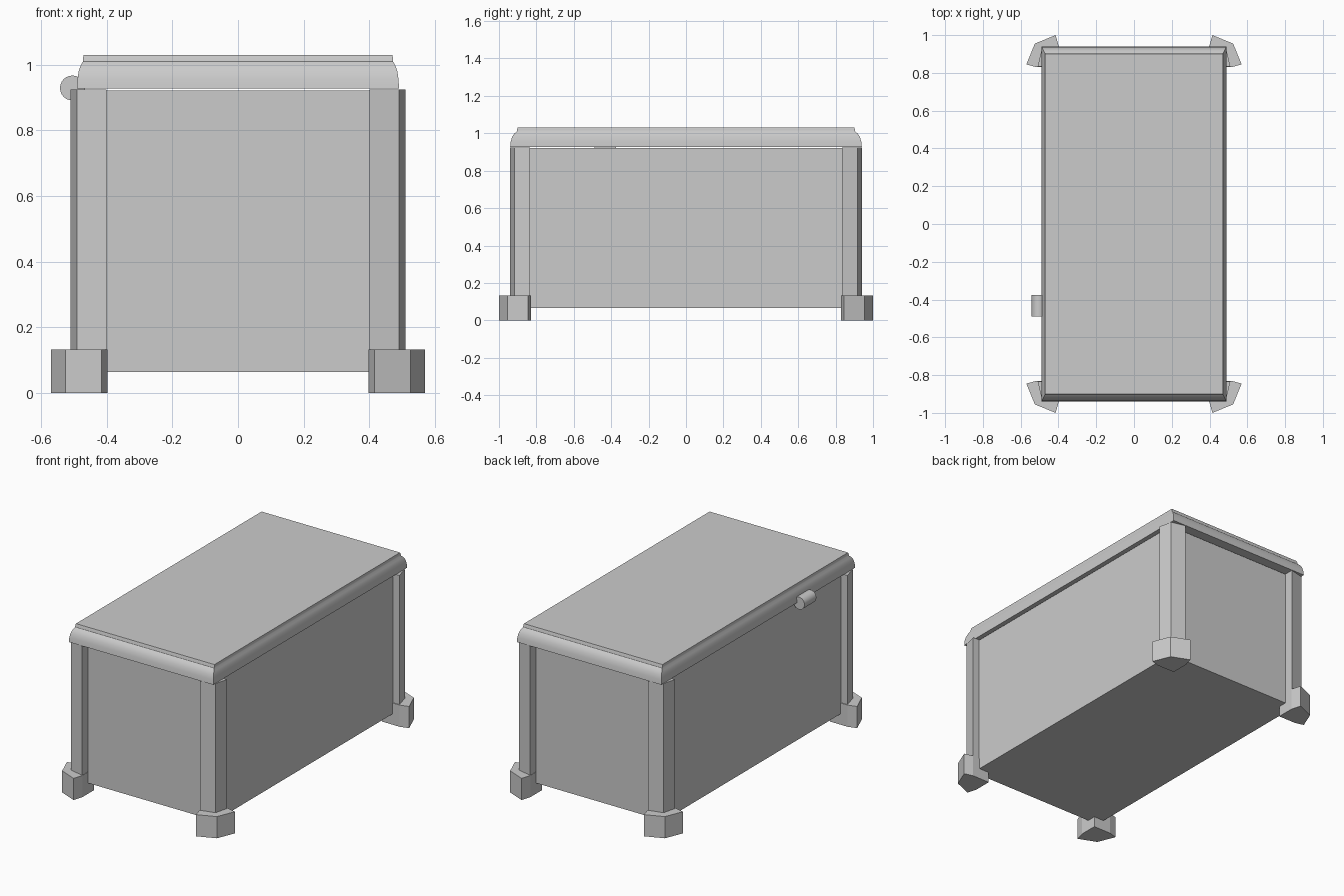
import bpy, bmesh, math

if "Cube" in bpy.data.objects:
    bpy.data.objects.remove(bpy.data.objects["Cube"])


def make_object(name, bm, smooth=False):
    bmesh.ops.recalc_face_normals(bm, faces=bm.faces)
    mesh = bpy.data.meshes.new(name)
    bm.to_mesh(mesh)
    bm.free()
    ob = bpy.data.objects.new(name, mesh)
    bpy.context.collection.objects.link(ob)
    if smooth:
        bpy.ops.object.select_all(action='DESELECT')
        ob.select_set(True)
        bpy.context.view_layer.objects.active = ob
        bpy.ops.object.shade_smooth_by_angle(angle=math.radians(35))
    return ob


def loft(name, rings, smooth=False):
    """Skin a stack of equal-length point rings and cap both ends."""
    bm = bmesh.new()
    rows = [[bm.verts.new(p) for p in r] for r in rings]
    n = len(rows[0])
    for a, b in zip(rows, rows[1:]):
        for i in range(n):
            j = (i + 1) % n
            bm.faces.new((a[i], a[j], b[j], b[i]))
    bm.faces.new(rows[0])
    bm.faces.new(rows[-1])
    return make_object(name, bm, smooth)


def rect(hx, hy, z):
    return [(-hx, -hy, z), (hx, -hy, z), (hx, hy, z), (-hx, hy, z)]


def prism(name, outline, z0, z1, sx, sy):
    return loft(name, [[(x * sx, y * sy, z) for x, y in outline] for z in (z0, z1)])


# Chest body
loft("chest_body", [rect(0.467, 0.885, 0.065), rect(0.467, 0.885, 0.922)])

# Lid with rounded edge and a small raised top step
lid_profile = [(0.49, 0.94, 0.927), (0.489, 0.937, 0.955), (0.485, 0.93, 0.98),
               (0.479, 0.918, 0.998), (0.472, 0.905, 1.01), (0.472, 0.903, 1.02),
               (0.47, 0.9, 1.03)]
loft("lid", [rect(*p) for p in lid_profile], smooth=True)

# Corner posts and feet, mirrored to all four corners
post = [(0.40, 0.835), (0.51, 0.835), (0.49, 0.918), (0.40, 0.94)]
foot = [(0.398, 0.83), (0.515, 0.83), (0.57, 0.845), (0.525, 0.955),
        (0.415, 1.0), (0.398, 0.94)]
for sy, end in ((-1, "front"), (1, "back")):
    for sx, side in ((-1, "left"), (1, "right")):
        prism(f"{end}_{side}_post", post, 0.10, 0.925, sx, sy)
        prism(f"{end}_{side}_foot", foot, 0.0, 0.133, sx, sy)

# Latch barrel on the left side
circle = [(-0.504 + 0.038 * math.cos(2 * math.pi * i / 24),
           0.929 + 0.038 * math.sin(2 * math.pi * i / 24)) for i in range(24)]
loft("latch_barrel", [[(x, y, z) for x, z in circle] for y in (-0.49, -0.375)], smooth=True)
